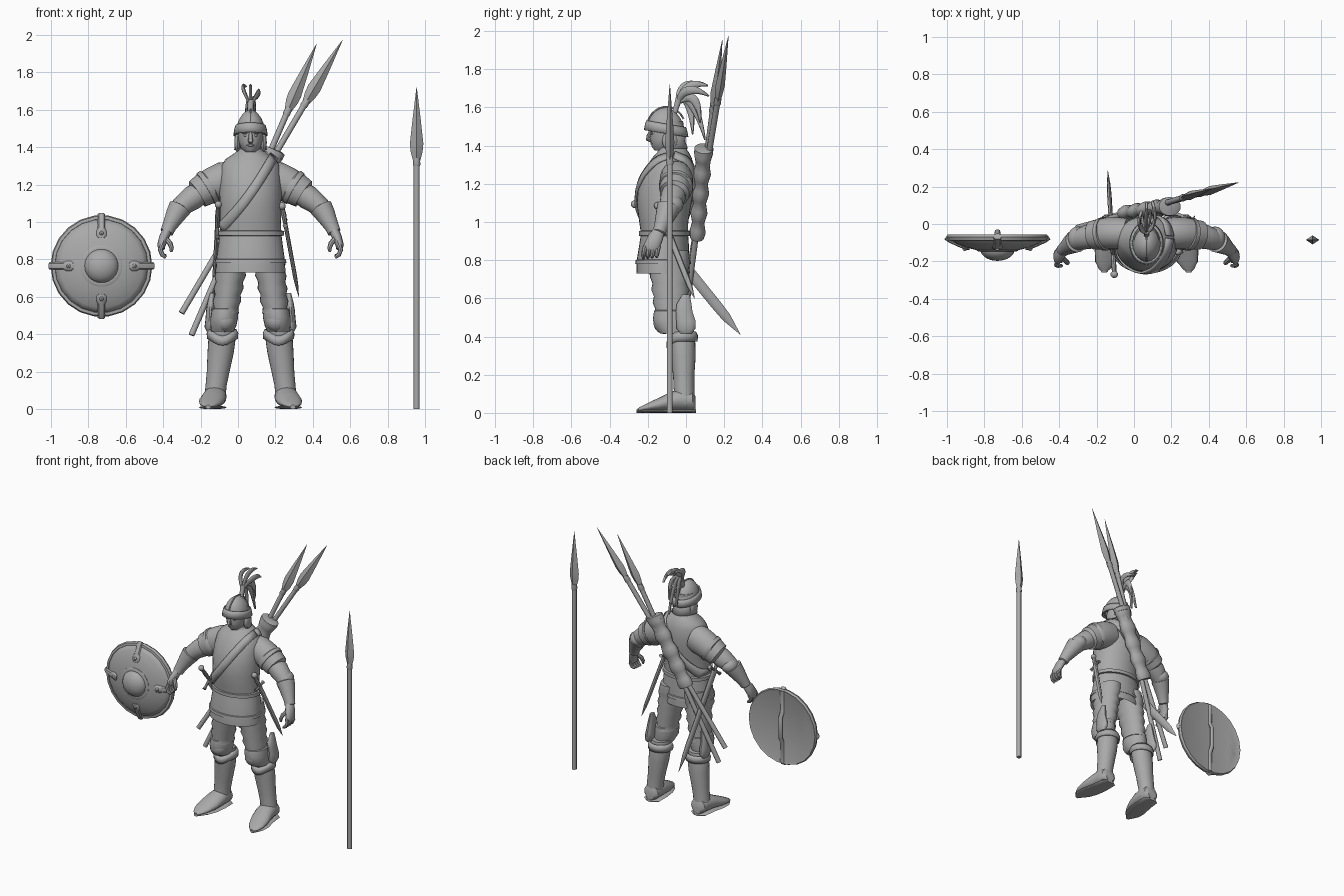
import bpy, bmesh, math
from mathutils import Vector

CX = 0.067  # figure's centre line
grey = bpy.data.materials.new("plain_grey")
grey.diffuse_color = (0.4, 0.4, 0.4, 1)


def finish(name, bm, solid=0):
    bmesh.ops.recalc_face_normals(bm, faces=bm.faces)
    me = bpy.data.meshes.new(name)
    bm.to_mesh(me)
    bm.free()
    me.materials.append(grey)
    o = bpy.data.objects.new(name, me)
    bpy.context.collection.objects.link(o)
    if solid:
        m = o.modifiers.new("thickness", 'SOLIDIFY')
        m.thickness, m.offset = solid, 0
    bpy.ops.object.select_all(action='DESELECT')
    o.select_set(True)
    bpy.context.view_layer.objects.active = o
    bpy.ops.object.shade_smooth_by_angle(angle=math.radians(40))
    return o


def skin(bm, rings, caps=True, closed=True):
    n = len(rings[0])
    for a, b in zip(rings, rings[1:]):
        for i in range(n if closed else n - 1):
            j = (i + 1) % n
            bm.faces.new((a[i], a[j], b[j], b[i]))
    if caps and closed:
        bm.faces.new(rings[0])
        bm.faces.new(rings[-1])


def loft(name, rows, n=20, ref=(0, 1, 0), axis=None, caps=True, solid=0):
    """Rows are x, y, z, radius across, radius along ref."""
    bm, rings = bmesh.new(), []
    P = [Vector(r[:3]) for r in rows]
    for i, r in enumerate(rows):
        t = Vector(axis) if axis else P[min(i + 1, len(P) - 1)] - P[max(i - 1, 0)]
        t.normalize()
        u = Vector(ref)
        u = (u - t * u.dot(t)).normalized()
        v = t.cross(u)
        ru = r[4] if len(r) > 4 else r[3]
        rings.append([bm.verts.new(P[i] + v * r[3] * math.cos(a) + u * ru * math.sin(a))
                      for a in (2 * math.pi * k / n for k in range(n))])
    skin(bm, rings, caps)
    return finish(name, bm, solid)


def ball(name, c, r, seg=16):
    bm = bmesh.new()
    bmesh.ops.create_uvsphere(bm, u_segments=seg, v_segments=10, radius=1)
    for v in bm.verts:
        v.co = Vector(c) + Vector([v.co[i] * r[i] for i in range(3)])
    return finish(name, bm)


def upright(name, rows, **k):
    """Rows are dx, y, z, rx, ry on horizontal rings."""
    return loft(name, [(CX + r[0],) + r[1:] for r in rows], axis=(0, 0, 1), **k)


# torso, from front and back depths at each height: z, half width, front y, back y
TORSO = [(.93, .165, -.235, .01), (1.0, .163, -.245, .012), (1.08, .165, -.256, .025),
         (1.16, .167, -.254, .04), (1.24, .163, -.232, .045), (1.3, .156, -.2, .04),
         (1.335, .135, -.178, .03), (1.365, .09, -.15, .015), (1.385, .066, -.135, .0)]
upright("breastplate", [(0, (f + b) / 2, z, w, (b - f) / 2) for z, w, f, b in TORSO], n=32)
upright("collar", [(0, -.07, 1.35, .085, .085), (0, -.07, 1.39, .066, .072), (0, -.07, 1.395, .055, .06)])
upright("skirt", [(0, -.12, .78, .15, .11), (0, -.12, .735, .18, .135), (0, -.12, .73, .187, .14),
                  (0, -.12, .80, .183, .138), (0, -.115, .88, .172, .13), (0, -.112, .95, .163, .122)], n=32)
upright("skirt_trim", [(0, -.12, .785, .178, .134), (0, -.12, .78, .192, .146),
                       (0, -.12, .80, .190, .144), (0, -.12, .805, .178, .134)], n=32)
upright("belt", [(0, -.112, .925, .16, .12), (0, -.112, .928, .178, .135), (0, -.112, .952, .178, .135),
                 (0, -.112, .956, .16, .12)], n=32)


def torso_y(dx, z, side):
    z = min(max(z, TORSO[0][0]), TORSO[-1][0] - .001)
    for a, b in zip(TORSO, TORSO[1:]):
        if a[0] <= z <= b[0]:
            k = (z - a[0]) / (b[0] - a[0])
            w, f, bk = [a[i] + k * (b[i] - a[i]) for i in (1, 2, 3)]
    return (f + bk) / 2 + side * ((bk - f) / 2 * math.sqrt(max(0, 1 - (dx / w) ** 2)) + .008)


# shoulder strap across chest and back
for side, name in ((-1, "strap_front"), (1, "strap_back")):
    bm, rings = bmesh.new(), []
    for i in range(21):
        t = i / 20
        dx, z = .125 - .285 * t, 1.352 - .385 * t - .03 * math.sin(math.pi * t)
        rings.append([bm.verts.new((CX + dx + .02 * w, torso_y(dx + .02 * w, z - .016 * w, side),
                                    z - .016 * w)) for w in (-1, 0, 1)])
    skin(bm, rings, closed=False)
    finish(name, bm, .012)

# head and face
upright("head", [(0, -.075, 1.33, .05, .05), (0, -.08, 1.385, .05, .055), (0, -.115, 1.375, .03, .05),
                 (0, -.108, 1.395, .052, .072), (0, -.105, 1.43, .064, .082), (0, -.1, 1.48, .07, .088),
                 (0, -.1, 1.53, .068, .085)], n=24)
loft("nose", [(CX, -.18, 1.485, .008), (CX, -.196, 1.45, .011), (CX, -.2, 1.435, .015, .012),
              (CX, -.18, 1.427, .012)], n=8)
ball("mouth", (CX, -.178, 1.41), (.022, .008, .006))
for s in (-1, 1):
    ball("eye", (CX + s * .027, -.177, 1.463), (.012, .007, .006), 8)
    ball("brow", (CX + s * .028, -.18, 1.478), (.02, .008, .006), 8)
    ball("cheek_guard", (CX + s * .07, -.085, 1.425), (.017, .04, .05))

# helmet bowl, lower at the back, with peak, ridge and neck guard
bm, rings = bmesh.new(), []
for i in range(9):
    e = math.radians(i * 11)
    ring = []
    for k in range(28):
        a = 2 * math.pi * k / 28
        c = max(math.cos(e), .03)
        y = math.sin(a) * c
        drop = .035 * (1 - i / 8) * (1 + math.sin(a)) / 2
        ring.append(bm.verts.new((CX + .079 * c * math.cos(a), -.104 + .1 * y, 1.485 - drop + .115 * math.sin(e))))
    rings.append(ring)
skin(bm, rings)
finish("helmet_bowl", bm)
bm, rings = bmesh.new(), []
for r, z in ((1.0, 1.525), (1.07, 1.505), (1.13, 1.475)):
    rings.append([bm.verts.new((CX + .078 * r * math.cos(a), -.104 + .1 * r * math.sin(a), z - .018 * math.sin(a) - .012))
                  for a in (2 * math.pi * k / 28 for k in range(28))])
skin(bm, rings, caps=False)
finish("helmet_brim", bm, .008)
bm, rings = bmesh.new(), []
for z, r in ((1.46, 1), (1.42, .97), (1.385, 1.1)):
    rings.append([bm.verts.new((CX + .077 * r * math.cos(a), -.104 + .1 * r * math.sin(a), z))
                  for a in (math.pi * k / 12 for k in range(13))])
skin(bm, rings, closed=False)
finish("neck_guard", bm, .008)
loft("helmet_ridge", [(CX, -.104 - .103 * math.cos(a), 1.485 + .118 * math.sin(a), .005)
                      for a in (math.radians(20 + 12 * k) for k in range(12))], n=6, ref=(1, 0, 0))

# plume: curved flat feathers, as lateral spread and y, z of three control points
loft("plume_socket", [(CX, -.06, 1.57, .014), (CX, -.045, 1.62, .016), (CX, -.035, 1.65, .02)], n=10)
for sx, b, c in ((0, (.0, 1.75), (.115, 1.715)), (-.04, (-.03, 1.74), (.07, 1.725)),
                 (.045, (-.01, 1.74), (.12, 1.66)), (.02, (.06, 1.72), (.075, 1.52)),
                 (-.02, (.03, 1.70), (.035, 1.46)), (.0, (.03, 1.72), (.1, 1.43))):
    rows = []
    for i in range(11):
        t = i / 10
        p = [(1 - t) ** 2 * q0 + 2 * t * (1 - t) * q1 + t * t * q2
             for q0, q1, q2 in zip((-.045, 1.62), b, c)]
        rows.append((CX + sx * math.sin(t * 2.4), p[0], p[1], .003 + .02 * math.sin(math.pi * min(t * .9 + .08, 1)), .009))
    loft("plume_feather", rows, n=8, ref=(1, 0, 0))

for s in (-1, 1):
    def limb(name, rows, **k):
        return loft(name, [(CX + s * r[0],) + r[1:] for r in rows], **k)

    # arms
    limb("sleeve", [(.1, -.05, 1.235, .09, .08), (.14, -.05, 1.225, .098, .086), (.2, -.05, 1.2, .093, .086),
                    (.25, -.056, 1.172, .087, .082), (.285, -.06, 1.15, .08, .078), (.29, -.062, 1.146, .06)], n=24)
    limb("sleeve_band", [(.215, -.05, 1.193, .08), (.22, -.052, 1.19, .097, .09), (.24, -.054, 1.178, .095, .088),
                         (.245, -.055, 1.175, .08)], n=24)
    limb("upper_arm", [(.25, -.06, 1.17, .06), (.31, -.068, 1.13, .066), (.35, -.08, 1.1, .058),
                       (.38, -.09, 1.07, .052)])
    ball("elbow_guard", (CX + s * .365, -.075, 1.09), (.057, .062, .052))
    limb("gauntlet_cuff", [(.375, -.09, 1.08, .045), (.378, -.092, 1.075, .062), (.4, -.105, 1.04, .054),
                           (.435, -.13, .975, .038), (.448, -.14, .945, .035), (.45, -.142, .94, .025)])
    limb("palm", [(.445, -.14, .955, .026, .03), (.462, -.158, .92, .026, .04), (.477, -.178, .875, .022, .043),
                  (.475, -.182, .855, .017, .038)], n=14)
    for k in range(4):
        y = -.215 + .023 * k
        limb("finger", [(.474, y + .003, .875, .013), (.482, y - .004, .85, .013), (.472, y - .008, .825, .012),
                        (.452, y - .008, .81 + .003 * k, .008)], n=8)
    limb("thumb", [(.455, -.175, .915, .014), (.43, -.2, .885, .014), (.422, -.208, .86, .012), (.424, -.21, .84, .007)], n=8)

    # legs
    rows = [(.09, -.085, .85, .08, .1)]
    for i in range(9):
        t = i / 8
        w = .005 * (-1) ** i
        rows.append((.1 + .035 * t, -.088 + .012 * t, .78 - .27 * t, .083 - .015 * t + w, .104 - .018 * t + w))
    limb("thigh", rows, axis=(0, 0, 1), n=24)
    limb("knee_guard", [(.135, -.075, .545, .05, .07), (.137, -.077, .535, .069, .09), (.14, -.08, .49, .074, .094),
                        (.145, -.075, .445, .069, .086), (.15, -.065, .415, .06, .07)], axis=(0, 0, 1), n=24)
    ball("knee_boss", (CX + s * .137, -.115, .475), (.058, .056, .062))
    limb("boot_shaft", [(.147, -.03, .44, .062, .07), (.152, -.02, .38, .073, .068), (.16, -.015, .3, .07, .066),
                        (.173, -.012, .2, .061, .056), (.185, -.01, .12, .056, .054), (.19, -.01, .05, .058, .056)],
         axis=(0, 0, 1), n=24)
    # folded boot top, dipping to a point at the front
    bm, rings = bmesh.new(), []
    for z, r in ((.425, .98), (.405, 1.12), (.375, 1.1)):
        ring = []
        for k in range(24):
            a = 2 * math.pi * k / 24
            dip = .035 * max(0, -math.sin(a)) ** 3
            ring.append(bm.verts.new((CX + s * .15 + .072 * r * math.cos(a), -.02 + .07 * r * math.sin(a), z - dip)))
        rings.append(ring)
    skin(bm, rings, caps=False)
    finish("boot_cuff", bm, .008)
    limb("foot", [(.188, .05, .05, .035, .035), (.188, .035, .062, .055, .052), (.19, -.02, .068, .062, .058),
                  (.195, -.08, .06, .066, .05), (.207, -.14, .044, .068, .036), (.218, -.2, .03, .055, .022),
                  (.224, -.24, .02, .032, .011), (.226, -.255, .016, .012, .006)], axis=(0, -1, 0), ref=(0, 0, 1))
    limb("sole", [(.188, .052, .009, .03, .009), (.188, .03, .009, .06, .009), (.193, -.06, .009, .066, .009),
                  (.207, -.14, .009, .07, .009), (.218, -.2, .009, .058, .009), (.226, -.258, .009, .014, .009)],
         axis=(0, -1, 0), ref=(0, 0, 1), n=12)
    # pouch hanging behind the knee
    limb("knee_pouch", [(.205, .0, .62, .012, .02), (.21, -.01, .57, .02, .04), (.215, -.01, .53, .022, .045),
                        (.215, .0, .48, .026, .052), (.22, .0, .44, .026, .05), (.222, .0, .415, .012, .03)],
         axis=(0, 0, 1), n=14)


# spears, built from butt to tip
def spear(name, butt, tip, ref=(0, 1, 0)):
    a, b = Vector(butt), Vector(tip)
    at = lambda t: tuple(a.lerp(b, t))
    loft(name + "_shaft", [at(0) + (.016,), at(.78) + (.016,)], n=10, ref=ref)
    loft(name + "_socket", [at(.755) + (.017,), at(.76) + (.02,), at(.78) + (.018,)], n=10, ref=ref)
    loft(name + "_head", [at(.765) + (.016, .014), at(.8) + (.032, .021), at(.825) + (.036, .024),
                          at(.9) + (.022, .015), at(1) + (.001, .001)], n=4, ref=ref)


spear("standing_spear", (.955, -.085, 0), (.955, -.085, 1.72))
spear("back_spear_a", (-.302, -.02, .513), (.559, .222, 1.973))
spear("back_spear_b", (-.249, -.02, .395), (.42, .19, 1.952))

# quiver with bulging wraps, slung over the back
rows = []
for i in range(19):
    t = i / 18
    r = .043 + .006 * math.sin(i * math.pi / 2) + .006 * t
    rows.append((-.045 + .235 * t, .058 + .035 * t, .92 + .46 * t, r + .008, r - .006))
loft("quiver", rows, n=18)
loft("quiver_rim", [(.178, .092, 1.355, .045, .035), (.18, .092, 1.36, .064, .05), (.192, .094, 1.385, .064, .05),
                    (.194, .094, 1.39, .045, .035)], n=18)


# sheathed blades: pommel, tip, blade width, guard half length
def blade(name, top, tip, w, g, thick):
    a, b = Vector(top), Vector(tip)
    at = lambda t: tuple(a.lerp(b, t))
    ax = (1, 0, 0)
    loft(name + "_blade", [at(.2) + (w, thick), at(.78) + (w * .9, thick), at(.87) + (w * .8, thick * .8),
                           at(1) + (.001, .001)], n=8, ref=ax)
    loft(name + "_grip", [at(.02) + (.011,), at(.1) + (.014,), at(.2) + (.011,)], n=8, ref=ax)
    ball(name + "_pommel", at(.01), (.02, .02, .02), 10)
    d = (b - a).normalized().cross(Vector(ax)).normalized() * g
    c = Vector(at(.19))
    loft(name + "_guard", [tuple(c - d) + (.013,), tuple(c - d * .8) + (.009,), tuple(c + d * .8) + (.009,),
                           tuple(c + d) + (.013,)], n=8, ref=ax)


blade("sword", (-.105, -.275, 1.1), (-.14, .285, .41), .03, .075, .012)
blade("dagger", (.235, -.15, 1.09), (.325, .045, .6), .018, .045, .011)

# shield: dish, rim, boss, four clasps and a rear grip
SX, SZ = -.73, .765


def disc(name, prof, n=22, solid=0):
    return loft(name, [(SX, y, SZ, r) for r, y in prof], n=n, ref=(0, 0, 1), axis=(0, -1, 0), caps=not solid, solid=solid)


disc("shield_dish", [(.258, -.075), (.22, -.1), (.17, -.12), (.11, -.135), (.05, -.14), (.005, -.141)], solid=.01)
disc("shield_rim", [(.25, -.06), (.265, -.055), (.272, -.07), (.266, -.088), (.25, -.09), (.245, -.075), (.25, -.06)])
disc("shield_boss_ring", [(.112, -.13), (.112, -.142), (.1, -.148), (.09, -.147)])
disc("shield_boss", [(.092 * math.cos(a), -.135 - .062 * math.sin(a)) for a in (k * .19 for k in range(9))])
for k in range(4):
    cs, sn = math.cos(k * math.pi / 2), math.sin(k * math.pi / 2)
    loft("shield_clasp", [(SX + r * cs, y, SZ + r * sn, w, .012) for r, y, w in
                          ((.15, -.127, .018), (.165, -.127, .028), (.19, -.117, .026), (.2, -.113, .02),
                           (.255, -.088, .02), (.277, -.072, .02))], n=8, ref=(0, 1, 0))
    ball("shield_rivet", (SX + .175 * cs, -.133, SZ + .175 * sn), (.012, .012, .012), 8)
loft("shield_grip", [(SX, -.06, SZ - .26, .016, .01), (SX, -.065, SZ - .12, .016, .01), (SX, -.04, SZ - .07, .015, .012),
                     (SX, -.04, SZ + .07, .015, .012), (SX, -.065, SZ + .12, .016, .01), (SX, -.06, SZ + .26, .016, .01)], n=10)
